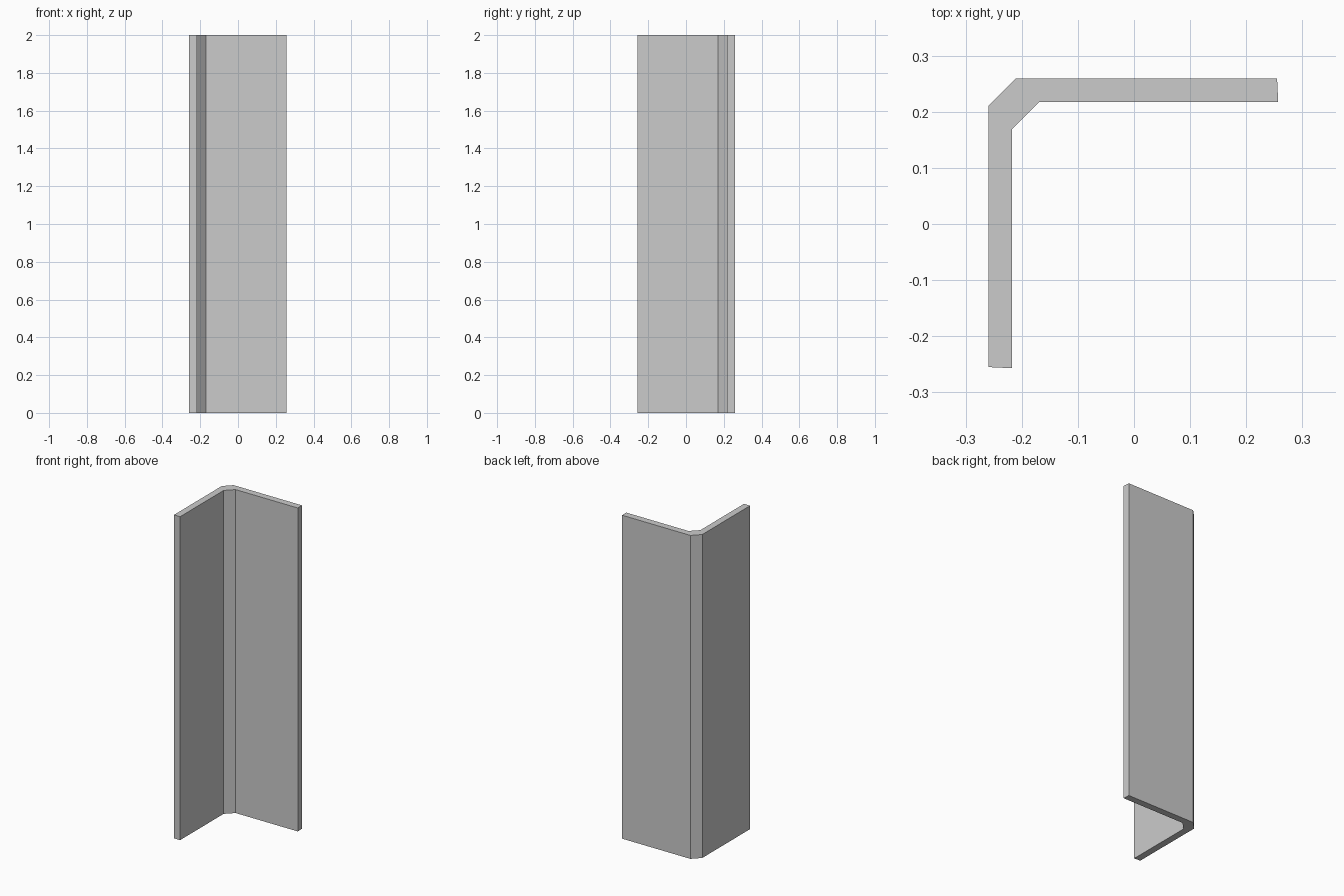
import bpy
import bmesh

if "Cube" in bpy.data.objects:
    bpy.data.objects.remove(bpy.data.objects["Cube"])

HEIGHT = 2.0

# Half of the L-shaped cross-section: the back leg, from outer bend to inner bend
back_leg = [(-0.211, 0.259), (0.255, 0.259), (0.257, 0.217), (-0.169, 0.217)]
# The other leg is the same shape mirrored across the diagonal of the corner
side_leg = [(-y, -x) for x, y in reversed(back_leg)]
profile = back_leg + side_leg

# Corner guard: extrude the cross-section upward
bm = bmesh.new()
base = bm.faces.new([bm.verts.new((x, y, 0)) for x, y in profile])
result = bmesh.ops.extrude_face_region(bm, geom=[base], use_keep_orig=True)
top = [v for v in result["geom"] if isinstance(v, bmesh.types.BMVert)]
bmesh.ops.translate(bm, verts=top, vec=(0, 0, HEIGHT))
bmesh.ops.recalc_face_normals(bm, faces=bm.faces[:])

mesh = bpy.data.meshes.new("corner_guard")
bm.to_mesh(mesh)
bm.free()
guard = bpy.data.objects.new("corner_guard", mesh)
bpy.context.collection.objects.link(guard)
